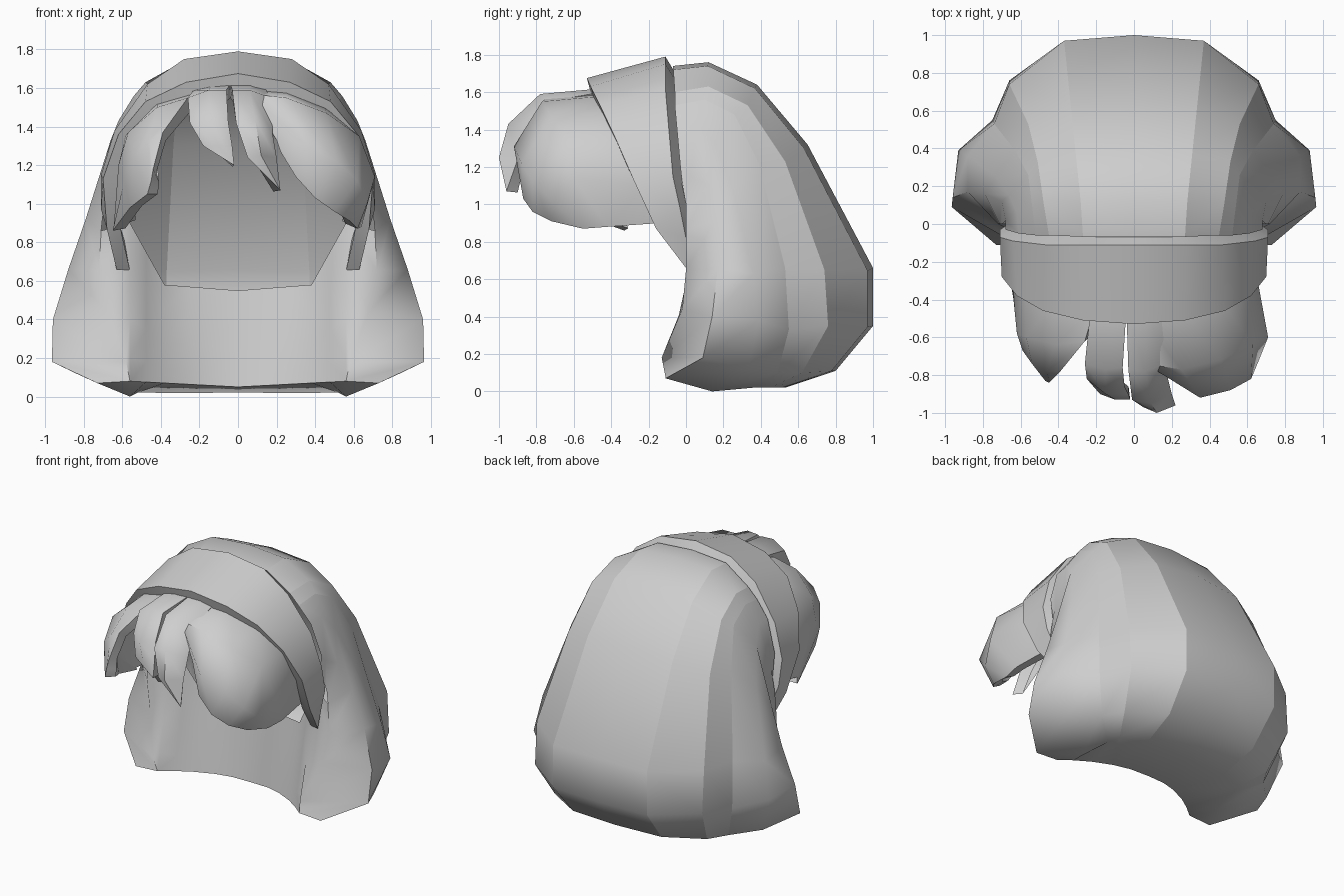
import bpy
import bmesh
from mathutils import Vector

default_cube = bpy.data.objects.get("Cube")
if default_cube:
    bpy.data.objects.remove(default_cube, do_unlink=True)

# One plain grey for everything
grey = bpy.data.materials.new("light_grey")
grey.use_nodes = True
grey.diffuse_color = (0.62, 0.62, 0.62, 1)
grey.node_tree.nodes["Principled BSDF"].inputs["Base Color"].default_value = grey.diffuse_color


def add_patch(bm, lines, closed=False):
    """Skin a grid of quads over neighbouring lines of points."""
    grid = [[bm.verts.new(point) for point in line] for line in lines]
    pairs = list(zip(grid, grid[1:]))
    if closed:
        pairs.append((grid[-1], grid[0]))
    for first, second in pairs:
        for i in range(len(first) - 1):
            bm.faces.new((first[i], first[i + 1], second[i + 1], second[i]))
    return grid


def finish(name, bm, mirrored=False, thickness=None, angle=0.6):
    """Weld, orient and shade a part, with optional mirror and thickness."""
    bmesh.ops.remove_doubles(bm, verts=bm.verts, dist=0.002)
    bmesh.ops.recalc_face_normals(bm, faces=bm.faces)
    centre = Vector((0, 0, 1))
    facing = sum(f.normal.dot(f.calc_center_median() - centre) * f.calc_area() for f in bm.faces)
    if facing < 0:
        bmesh.ops.reverse_faces(bm, faces=bm.faces)
    mesh = bpy.data.meshes.new(name)
    bm.to_mesh(mesh)
    bm.free()
    mesh.materials.append(grey)
    part = bpy.data.objects.new(name, mesh)
    bpy.context.collection.objects.link(part)
    bpy.ops.object.select_all(action="DESELECT")
    part.select_set(True)
    bpy.context.view_layer.objects.active = part
    if mirrored:
        part.modifiers.new("mirror", "MIRROR").merge_threshold = 0.002
        bpy.ops.object.modifier_apply(modifier="mirror")
    if thickness:
        solid = part.modifiers.new("solid", "SOLIDIFY")
        solid.thickness = thickness
        solid.offset = -1
        bpy.ops.object.modifier_apply(modifier="solid")
    bpy.ops.object.shade_smooth_by_angle(angle=angle)


# Back hair: columns running from the crown down to the hem, one half
centre_profile = [(-.07, 1.74), (.12, 1.76), (.38, 1.64), (.65, 1.32),
                  (1, .66), (1, .35), (.8, .11), (.53, .02)]
back_centre = [(0, y, z) for y, z in centre_profile]
back_panel = [(.27 + .1 * max(y, 0), .97 * y, z - .02 * min(z, 1)) for y, z in centre_profile]
back_corner = [(.45, -.06, 1.6), (.48, .12, 1.63), (.51, .33, 1.53), (.56, .53, 1.23),
               (.66, .74, .65), (.66, .76, .35), (.6, .62, .1), (.5, .45, .02)]
valley = [(.52, -.06, 1.53), (.54, .1, 1.56), (.56, .26, 1.48), (.63, .39, 1.22),
          (.74, .53, .66), (.75, .55, .33), (.68, .49, .1), (.52, .36, .02)]
side_lobe = [(.61, -.05, 1.42), (.62, .06, 1.43), (.66, .15, 1.33), (.73, .25, 1.08),
             (.88, .36, .63), (.93, .39, .38), (.84, .33, .12), (.56, .14, 0)]
outer_edge = [(.68, -.03, 1.2), (.68, .02, 1.15), (.7, .12, 1.1), (.79, .16, .92),
              (.88, .17, .66), (.96, .14, .4), (.965, .09, .18), (.73, -.11, .07)]
front_edge = [(.66, -.02, 1.1), (.68, 0, 1), (.7, 0, .95), (.71, 0, .86),
              (.72, 0, .65), (.68, -.02, .44), (.58, -.13, .18), (.56, -.11, .08)]

outer_columns = [back_centre, back_panel, back_corner, valley, side_lobe, outer_edge, front_edge]

# Concave sheet closing the front below the head opening
inner_columns = []
for t in (0, .25, .45, .68, .85, 1):
    rise = .03 * min(t / .68, 1) + max(0, t - .68)
    top = Vector((.56 * t, .22 - .15 * t * t, .55 + rise))
    hem = Vector((.56 * t, .15 - .26 * t * t, .05 + .03 * t))
    inner_columns.append([top.lerp(hem, s) for s in (0, .25, .6, .85, 1)])

bm = bmesh.new()
shell = add_patch(bm, outer_columns)
# Crisp seams between the back panels
for column in shell[1:4]:
    for upper, lower in zip(column, column[1:]):
        bm.edges.get((upper, lower)).smooth = False
add_patch(bm, inner_columns + [front_edge[3:]])
add_patch(bm, [[c[-1] for c in outer_columns[:6]], [c[-1] for c in inner_columns]])
finish("back_hair", bm, mirrored=True, angle=0.95)

# Headband: tapering arch with a four-sided section
band_front = [(0, -.53, 1.675), (.27, -.51, 1.63), (.48, -.46, 1.53), (.62, -.38, 1.36),
              (.7, -.28, 1.13), (.68, -.16, .87), (.63, 0, .66)]
band_back = [(0, -.11, 1.79), (.28, -.11, 1.75), (.47, -.11, 1.62), (.64, -.09, 1.38),
             (.71, -.07, 1.15), (.71, -.03, .97), (.66, 0, .82)]


def inside(line, shift):
    return [(x * .89, y + shift, z - .07 * (z - .6)) for x, y, z in line]


bm = bmesh.new()
section = add_patch(bm, [band_front, band_back, inside(band_back, .05), inside(band_front, .02)], closed=True)
bm.faces.new([line[-1] for line in section])
finish("headband", bm, mirrored=True)

# Fringe: locks that come forward from the band and fall to a tip
left_lock = [
    [(0, -.45, 1.6), (.25, -.43, 1.58), (.45, -.4, 1.5), (.6, -.32, 1.34), (.64, -.22, 1.1), (.61, -.14, .9)],
    [(.06, -.74, 1.57), (.25, -.77, 1.55), (.46, -.72, 1.47), (.63, -.63, 1.35), (.71, -.6, 1.14), (.64, -.42, .88)],
    [(.2, -.8, 1.33), (.35, -.92, 1.31), (.51, -.88, 1.22), (.62, -.82, 1.12), (.67, -.7, 1), (.62, -.55, .87)],
    [(.22, -.8, 1.27), (.3, -.87, 1.14), (.4, -.87, 1.03), (.5, -.82, .96), (.58, -.72, .91), (.62, -.55, .87)],
]
middle_left_lock = [
    [(-.04, -.45, 1.62), (.06, -.45, 1.62), (.14, -.45, 1.6)],
    [(-.03, -.77, 1.59), (.06, -.78, 1.59), (.17, -.74, 1.55)],
    [(-.01, -.93, 1.42), (.09, -.95, 1.43), (.18, -.82, 1.36)],
    [(.05, -.97, 1.24), (.12, -1, 1.25), (.2, -.9, 1.24)],
    [(.22, -.96, 1.07)] * 3,
]
middle_right_lock = [
    [(-.23, -.45, 1.59), (-.14, -.45, 1.61), (-.04, -.45, 1.62)],
    [(-.26, -.74, 1.55), (-.15, -.77, 1.59), (-.06, -.76, 1.59)],
    [(-.25, -.82, 1.42), (-.15, -.9, 1.42), (-.05, -.86, 1.42)],
    [(-.18, -.9, 1.3), (-.1, -.93, 1.3), (-.03, -.9, 1.3)],
    [(-.02, -.93, 1.2)] * 3,
]
right_lock = [
    [(-.21, -.45, 1.58), (-.42, -.4, 1.52), (-.58, -.33, 1.36), (-.62, -.23, 1.1), (-.6, -.14, .92)],
    [(-.26, -.62, 1.55), (-.42, -.64, 1.5), (-.57, -.6, 1.37), (-.62, -.58, 1.2), (-.64, -.34, .9)],
    [(-.39, -.78, 1.37), (-.46, -.78, 1.33), (-.54, -.74, 1.25), (-.59, -.67, 1.12), (-.645, -.33, .87)],
    [(-.44, -.83, 1.18), (-.45, -.84, 1.12), (-.47, -.83, 1.05), (-.56, -.66, .98), (-.65, -.33, .86)],
]
locks = {
    "fringe_left_lock": left_lock,
    "fringe_middle_left_lock": middle_left_lock,
    "fringe_middle_right_lock": middle_right_lock,
    "fringe_right_lock": right_lock,
}
for name, rows in locks.items():
    bm = bmesh.new()
    # Tip rows collapse to a point, so repeated corners are dropped
    for first, second in zip(rows, rows[1:]):
        for i in range(len(first) - 1):
            corners = dict.fromkeys((first[i], first[i + 1], second[i + 1], second[i]))
            bm.faces.new([bm.verts.new(point) for point in corners])
    finish(name, bm, thickness=0.07, angle=0.95)
